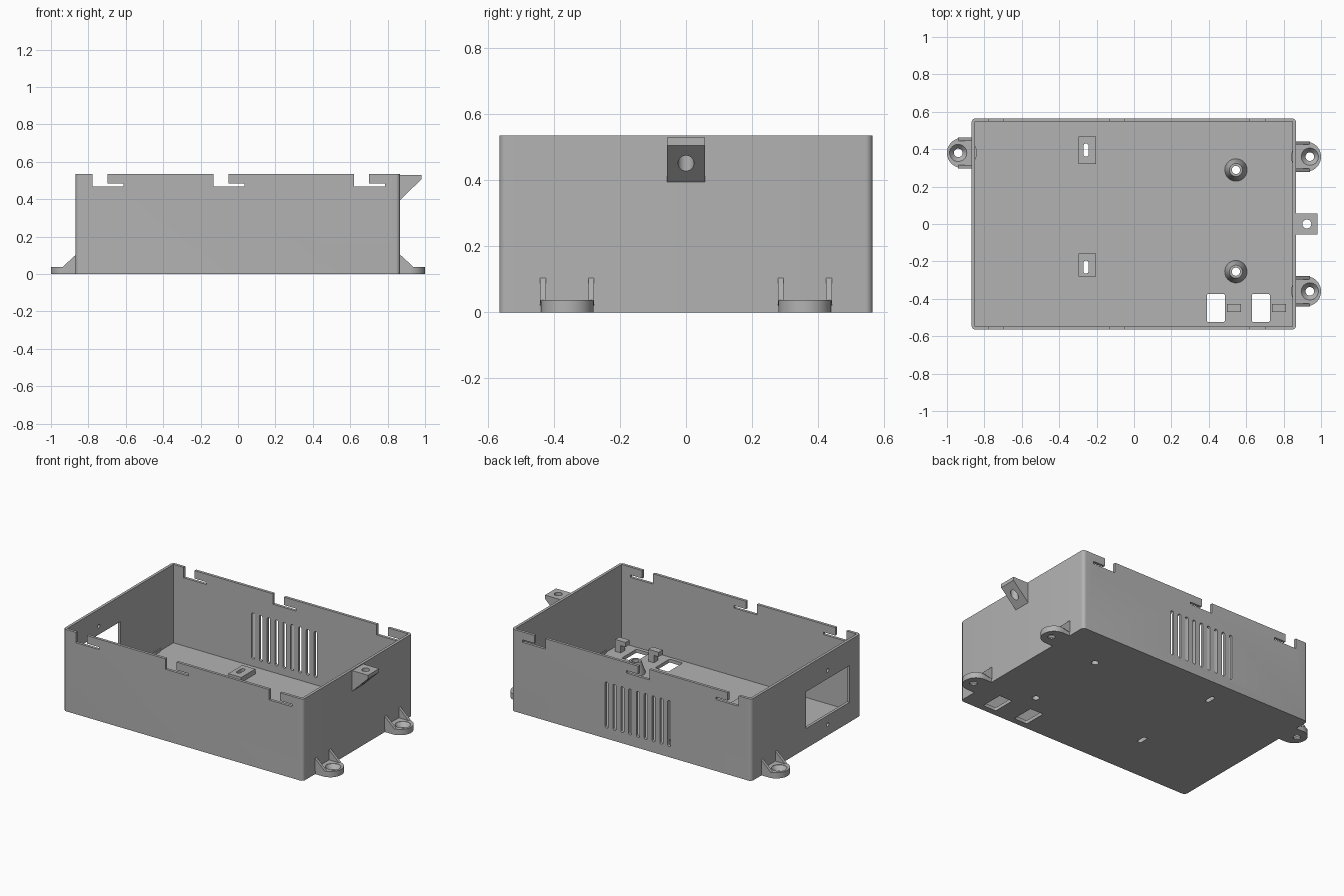
import bpy
import bmesh
from math import sin, cos, pi, copysign
from mathutils import Vector

if "Cube" in bpy.data.objects:
    bpy.data.objects.remove(bpy.data.objects["Cube"], do_unlink=True)

grey = bpy.data.materials.new("case grey")
grey.use_nodes = True
GREY = (0.45, 0.45, 0.45, 1)
grey.diffuse_color = GREY
grey.node_tree.nodes["Principled BSDF"].inputs["Base Color"].default_value = GREY

X0, X1, Y, TOP = -0.868, 0.866, 0.565, 0.535   # outer shell
WALL, FLOOR = 0.018, 0.022


def finish(name, bm):
    bmesh.ops.recalc_face_normals(bm, faces=bm.faces)
    mesh = bpy.data.meshes.new(name)
    bm.to_mesh(mesh)
    bm.free()
    mesh.materials.append(grey)
    obj = bpy.data.objects.new(name, mesh)
    bpy.context.collection.objects.link(obj)
    return obj


def prism(name, outline, axis, lo, hi):
    """Extrude a 2D outline along an axis from lo to hi."""
    place = {"x": lambda a, b, h: (h, a, b),
             "y": lambda a, b, h: (a, h, b),
             "z": lambda a, b, h: (a, b, h)}[axis]
    bm = bmesh.new()
    face = bm.faces.new([bm.verts.new(place(a, b, lo)) for a, b in outline])
    out = bmesh.ops.extrude_face_region(bm, geom=[face])
    verts = [v for v in out["geom"] if isinstance(v, bmesh.types.BMVert)]
    bmesh.ops.translate(bm, verts=verts, vec=Vector(place(0, 0, hi - lo)))
    return finish(name, bm)


def lathe(name, profile, cx, cy, sides=32):
    """Stack rings of (radius, height) around a vertical axis."""
    bm = bmesh.new()
    rings = [[bm.verts.new((cx + r * cos(2 * pi * i / sides),
                            cy + r * sin(2 * pi * i / sides), z))
              for i in range(sides)] for r, z in profile]
    for low, high in zip(rings, rings[1:]):
        for i in range(sides):
            j = (i + 1) % sides
            bm.faces.new((low[i], low[j], high[j], high[i]))
    bm.faces.new(rings[0])
    bm.faces.new(rings[-1])
    return finish(name, bm)


def rounded(a0, a1, b0, b1, r, steps=6):
    """Rectangle outline with rounded corners."""
    corners = [(a1 - r, b1 - r), (a0 + r, b1 - r), (a0 + r, b0 + r), (a1 - r, b0 + r)]
    return [(a + r * cos(pi / 2 * (k + s / steps)), b + r * sin(pi / 2 * (k + s / steps)))
            for k, (a, b) in enumerate(corners) for s in range(steps + 1)]


def rect(a0, a1, b0, b1):
    return [(a0, b0), (a1, b0), (a1, b1), (a0, b1)]


def cut(obj, *cutters):
    """Subtract the cutters and bake the result."""
    for c in cutters:
        c.hide_render = True
        mod = obj.modifiers.new("cut", "BOOLEAN")
        mod.operation, mod.solver, mod.object = "DIFFERENCE", "EXACT", c
    graph = bpy.context.evaluated_depsgraph_get()
    mesh = bpy.data.meshes.new_from_object(obj.evaluated_get(graph))
    obj.modifiers.clear()
    obj.data = mesh
    for c in cutters:
        bpy.data.objects.remove(c, do_unlink=True)


# Open-topped case with rounded upright edges
case = prism("case", rounded(X0, X1, -Y, Y, 0.022), "z", 0, TOP)
cutters = [prism("cavity", rect(X0 + WALL, X1 - WALL, -Y + WALL, Y - WALL), "z", FLOOR, 1)]

# Bayonet notches in both long rims
for x in (-0.777, -0.13, 0.62):
    notch = [(x, 0.467), (x + 0.166, 0.467), (x + 0.166, 0.483),
             (x + 0.08, 0.483), (x + 0.08, 1), (x, 1)]
    cutters.append(prism("notch", notch, "y", -1, 1))

# Vent slots in the back wall
for i in range(9):
    x = 0.178 - 0.0565 * i
    cutters.append(prism("vent", rounded(x - 0.011, x + 0.011, 0.07, 0.37, 0.0105),
                         "y", 0.4, 0.7))

# Connector window and its screw holes in the right wall
cutters.append(prism("window", rect(-0.45, 0, 0.13, 0.37), "x", -1, -0.8))
for z in (0.07, 0.425):
    cutters.append(prism("screw_hole", rounded(-0.236, -0.212, z - 0.012, z + 0.012, 0.0119),
                         "x", -1, -0.8))

# Floor openings, each with a hook beside it
for side, x in (("right", 0.39), ("left", 0.63)):
    cutters.append(prism("opening", rounded(x, x + 0.096, -0.524, -0.374, 0.008), "z", -1, 0.2))
    a = x + 0.107
    hook = [(a + 0.035, 0.01), (a + 0.075, 0.01), (a + 0.075, 0.1),
            (a, 0.1), (a, 0.07), (a + 0.035, 0.07)]
    prism(side + "_floor_hook", hook, "y", -0.47, -0.428)

# Slotted mounting pads
for side, y0, y1, s0, s1 in (("back", 0.322, 0.467, 0.36, 0.43),
                             ("front", -0.282, -0.158, -0.265, -0.195)):
    slot = rounded(-0.271, -0.243, s0, s1, 0.0139)
    pad = prism(side + "_mounting_pad", rect(-0.296, -0.202, y0, y1), "z", 0.01, 0.055)
    cut(pad, prism("pad_slot", slot, "z", -1, 1))
    cutters.append(prism("floor_slot", slot, "z", -1, 0.2))

# Tapered screw standoffs
for side, y in (("back", 0.289), ("front", -0.255)):
    post = lathe(side + "_standoff", [(0.06, 0.01), (0.06, 0.03), (0.035, 0.1)], 0.545, y)
    cut(post, lathe("post_hole", [(0.022, -1), (0.022, 1)], 0.545, y))
    cutters.append(lathe("floor_hole", [(0.022, -1), (0.022, 0.2)], 0.545, y))

# Screw feet with countersunk holes and a pair of gussets
for name, d, y in (("left_back_foot", 1, 0.36), ("left_front_foot", 1, -0.36),
                   ("right_back_foot", -1, 0.38)):
    outline = []
    for i in range(48):
        a = 2 * pi * (i + 0.5) / 48
        dx, dy = 0.08 * cos(a), 0.08 * sin(a)
        if -0.06 < dx < 0:          # straight sides back to the wall
            dy = copysign(0.08, dy)
        outline.append((d * (0.92 + dx), y + dy))
    foot = prism(name, outline, "z", 0, 0.038)
    hole = [(0.023, -1), (0.023, 0.008), (0.046, 0.036), (0.046, 1)]
    cut(foot, lathe("foot_hole", hole, d * 0.94, y))
    cutters.append(lathe("foot_clearance", [(0.023, -1), (0.023, 0.01), (0.046, 0.036), (0.046, 0.1)],
                         d * 0.94, y))
    rib = [(d * 0.86, 0.02), (d * 0.94, 0.036), (d * 0.866, 0.104), (d * 0.86, 0.104)]
    for s in (-1, 1):
        lo, hi = sorted((y + s * 0.064, y + s * 0.082))
        prism(name + "_gusset", rib, "y", lo, hi)

cut(case, *cutters)

# Sloped screw lug high on the left wall
lug = prism("lid_lug", [(0.855, 0.53), (0.98, 0.53), (0.98, 0.506), (0.866, 0.395), (0.855, 0.395)],
            "y", -0.057, 0.057)
cut(lug, lathe("lug_hole", [(0.024, -1), (0.024, 1)], 0.924, 0))

# Smooth the curved surfaces while keeping edges crisp
for obj in bpy.context.scene.objects:
    obj.select_set(obj.type == "MESH")
bpy.context.view_layer.objects.active = case
bpy.ops.object.shade_smooth_by_angle(angle=pi / 6)
